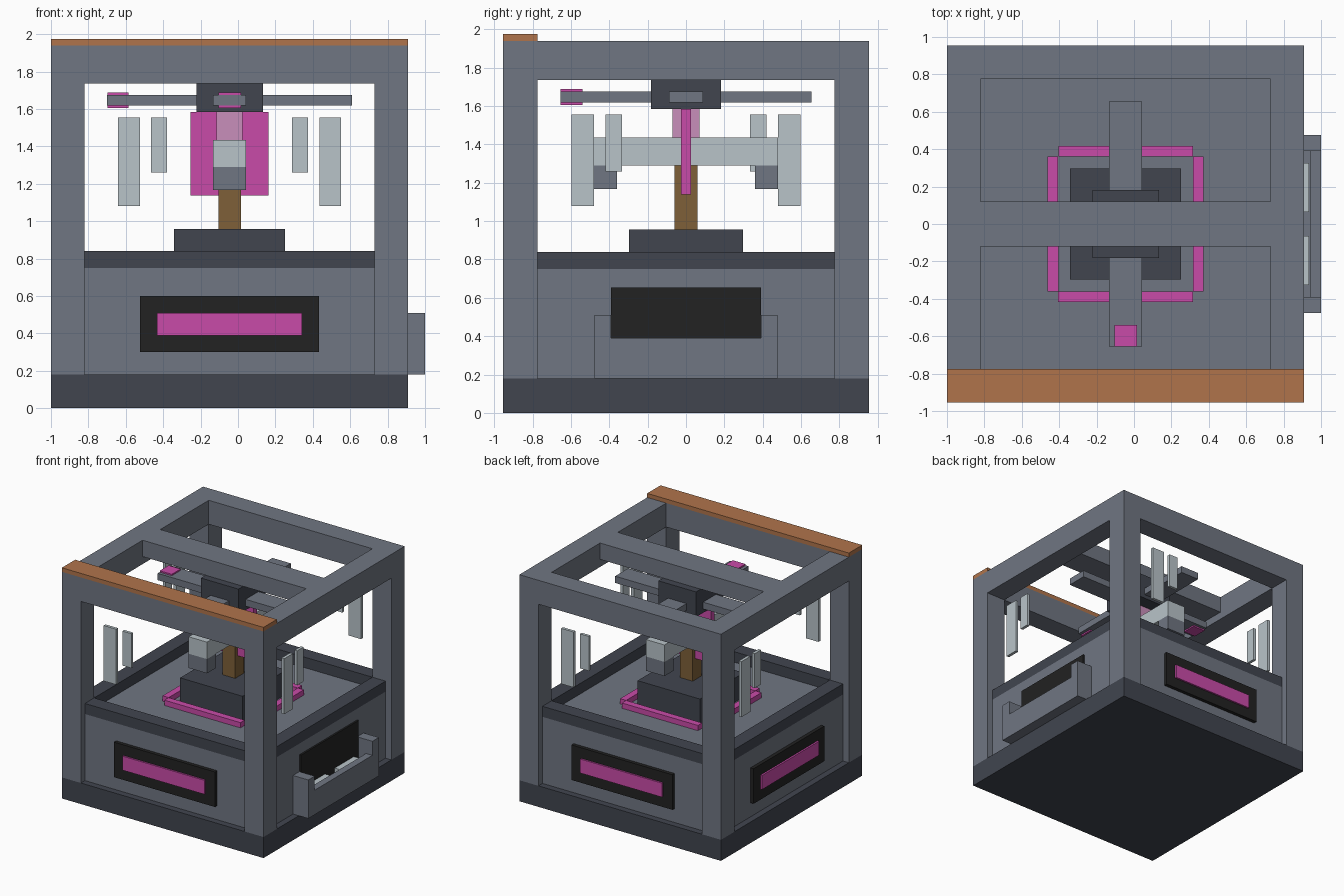
import bpy, bmesh
from mathutils import Matrix, Vector
from math import pi

if "Cube" in bpy.data.objects:
    bpy.data.objects.remove(bpy.data.objects["Cube"])

CX = -0.045  # cabinet centre; the tray sticks out to the right


def lin(c):
    return c / 12.92 if c <= 0.04045 else ((c + 0.055) / 1.055) ** 2.4


def mat(name, hexcode):
    m = bpy.data.materials.new(name)
    rgb = [lin(int(hexcode[i:i + 2], 16) / 255) for i in (0, 2, 4)]
    m.diffuse_color = (*rgb, 1)
    m.use_nodes = True
    m.node_tree.nodes["Principled BSDF"].inputs["Base Color"].default_value = m.diffuse_color
    return m


GREY = mat("mid_grey", "707682")
DARK = mat("dark_grey", "41454f")
BLACK = mat("black", "222222")
PINK = mat("magenta", "c94ba9")
ROSE = mat("pale_pink", "c98fbb")
PALE = mat("pale_grey", "b9c4c9")
BROWN = mat("brown", "7e6039")
COPPER = mat("copper", "b0744b")


def box(name, x, y, z, material, turn=0):
    """Box from (min, max) ranges in cabinet-centred space, turned by quarter turns."""
    bm = bmesh.new()
    bmesh.ops.create_cube(bm, size=1)
    size = Vector((x[1] - x[0], y[1] - y[0], z[1] - z[0]))
    mid = Vector((sum(x) / 2, sum(y) / 2, sum(z) / 2))
    xf = (Matrix.Translation((CX, 0, 0)) @ Matrix.Rotation(turn * pi / 2, 4, 'Z')
          @ Matrix.Translation(mid) @ Matrix.Diagonal((*size, 1)))
    bmesh.ops.transform(bm, matrix=xf, verts=bm.verts)
    me = bpy.data.meshes.new(name)
    bm.to_mesh(me)
    bm.free()
    me.materials.append(material)
    ob = bpy.data.objects.new(name, me)
    bpy.context.collection.objects.link(ob)
    return ob


def sym(h):
    return (-h, h)


OUT, INN, BODY = 0.955, 0.775, 0.90

# Base and lower cabinet
box("base", sym(OUT), sym(OUT), (0, 0.18), DARK)
box("cabinet_body", sym(BODY), sym(BODY), (0.18, 0.75), GREY)

# Parts repeated on all four sides
for t in range(4):
    box("corner_post", (-OUT, -INN), (-OUT, -INN), (0.18, 1.94), GREY, t)
    box("top_beam", sym(INN), (-OUT, -INN), (1.735, 1.94), GREY, t)
    box("deck_rim", (-BODY, INN), (-BODY, -INN), (0.75, 0.84), DARK, t)
    box("deck_light_bar", sym(0.36), (-0.417, -0.36), (0.75, 0.795), PINK, t)
    # pale reflection strips in each window
    box("long_window_strip", (-0.597, -0.48), (-0.90, -0.875), (1.08, 1.555), PALE, t)
    box("short_window_strip", (-0.42, -0.335), (-0.90, -0.875), (1.26, 1.555), PALE, t)
    # lit panels on all sides but the tray side
    if t != 1:
        box("panel_frame", sym(0.478), (-0.93, -BODY), (0.30, 0.60), BLACK, t)
        box("panel_light", sym(0.387), (-0.945, -0.93), (0.39, 0.51), PINK, t)

# Top: copper strip and centre beam
box("copper_strip", sym(OUT), (-OUT, -INN), (1.94, 1.975), COPPER)
box("centre_beam", sym(INN), sym(0.12), (1.80, 1.94), GREY)

# Delivery tray on the right
box("tray_opening", (BODY, 0.915), sym(0.39), (0.30, 0.655), BLACK)
box("tray_floor", (BODY, 0.985), sym(0.39), (0.18, 0.24), GREY)
box("tray_front", (0.985, 1.045), sym(0.39), (0.18, 0.39), GREY)
for s in (-1, 1):
    box("tray_end", (BODY, 1.045), sorted((s * 0.39, s * 0.477)), (0.18, 0.51), GREY)
    box("tray_item", (0.915, 0.98), sorted((s * 0.065, s * 0.325)), (0.24, 0.37), PALE)

# Overhead carriage with crossed arms
box("carriage", sym(0.178), sym(0.183), (1.585, 1.80), DARK)
box("cross_arm_x", sym(0.655), sym(0.0875), (1.618, 1.676), GREY)
box("cross_arm_y", sym(0.0875), sym(0.655), (1.618, 1.676), GREY)
box("arm_light_front", sym(0.06), (-0.654, -0.54), (1.606, 1.688), PINK)
box("arm_light_left", (-0.654, -0.54), sym(0.06), (1.606, 1.688), PINK)

# Hanging tool head
box("head_neck", sym(0.07), sym(0.07), (1.435, 1.585), ROSE)
box("head_plate", sym(0.208), sym(0.025), (1.138, 1.585), PINK)
box("head_bar", sym(0.0875), sym(0.48), (1.29, 1.435), PALE)
for s in (-1, 1):
    box("bar_end_block", sym(0.0875), sorted((s * 0.36, s * 0.48)), (1.168, 1.29), GREY)

# Pedestal and post
box("pedestal", sym(0.296), sym(0.296), (0.75, 0.957), DARK)
box("post", sym(0.06), sym(0.06), (0.957, 1.29), BROWN)
